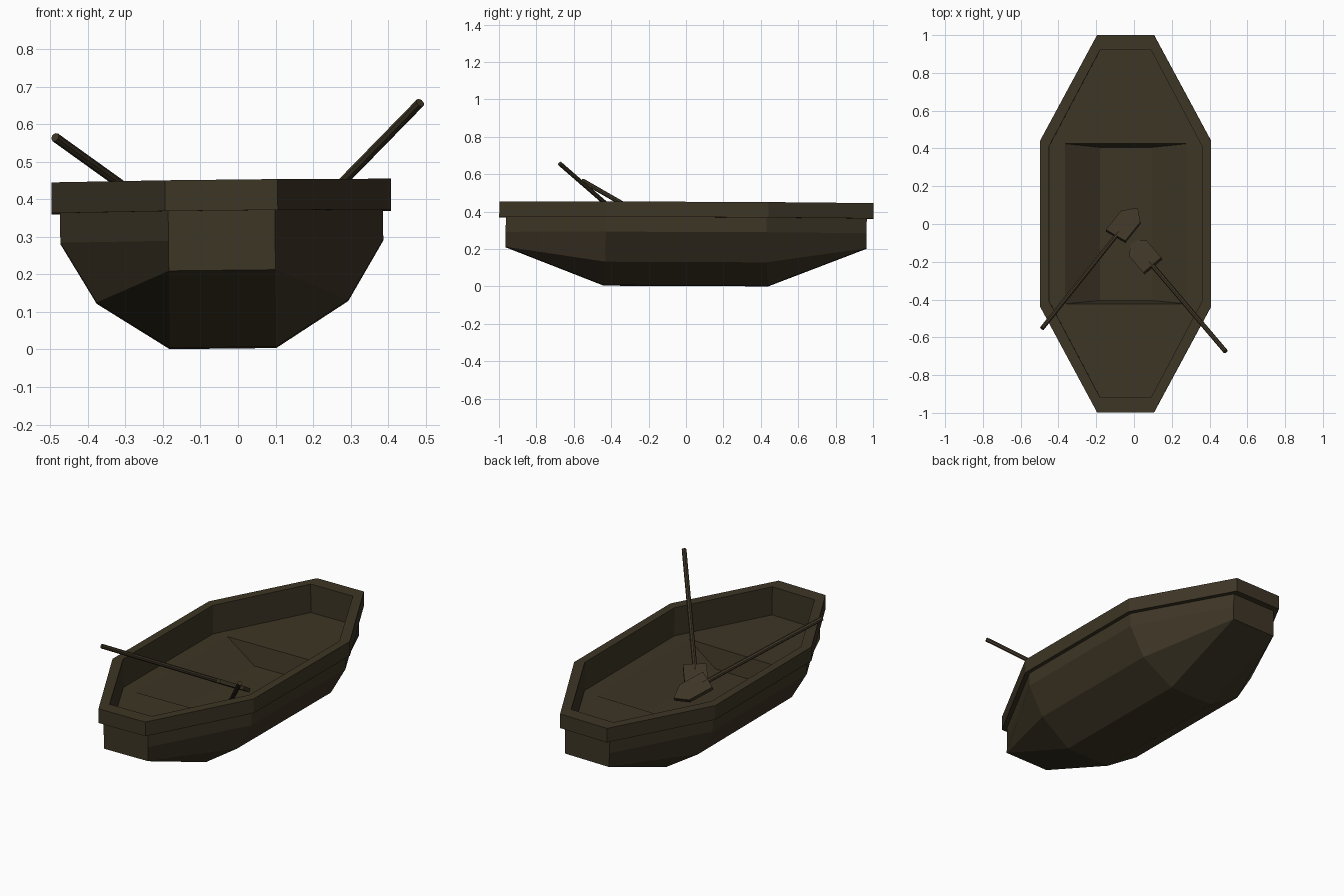
import bpy, bmesh, math
from mathutils import Vector, Matrix

if "Cube" in bpy.data.objects:
    bpy.data.objects.remove(bpy.data.objects["Cube"])

wood = bpy.data.materials.new("dark_brown_wood")
wood.use_nodes = True
colour = (0.047, 0.036, 0.019, 1)
wood.diffuse_color = colour
wood.node_tree.nodes["Principled BSDF"].inputs["Base Color"].default_value = colour


def add_object(name, bm, matrix):
    mesh = bpy.data.meshes.new(name)
    bm.to_mesh(mesh)
    bm.free()
    mesh.materials.append(wood)
    obj = bpy.data.objects.new(name, mesh)
    obj.matrix_world = matrix
    bpy.context.collection.objects.link(obj)
    return obj


def ring(bm, mid_x, mid_y, mid_z, end_x, end_y, end_z):
    """Eight-sided boat outline, counter-clockwise from above."""
    m, e = (mid_x, mid_y, mid_z), (end_x, end_y, end_z)
    corners = [(m, 1, -1), (m, 1, 1), (e, 1, 1), (e, -1, 1),
               (m, -1, 1), (m, -1, -1), (e, -1, -1), (e, 1, -1)]
    return [bm.verts.new((p[0] * sx, p[1] * sy, p[2])) for p, sx, sy in corners]


def skin(name, outlines, matrix, cap_bottom=False, cap_top=False, closed=False):
    """Join a stack of outlines with flat panels."""
    bm = bmesh.new()
    rings = [ring(bm, *o) for o in outlines]
    pairs = list(zip(rings, rings[1:]))
    if closed:
        pairs.append((rings[-1], rings[0]))
    for a, b in pairs:
        for i in range(8):
            j = (i + 1) % 8
            bm.faces.new((a[i], a[j], b[j], b[i]))
    if cap_bottom:
        bm.faces.new(rings[0][::-1])
    if cap_top:
        bm.faces.new(rings[-1])
    bmesh.ops.remove_doubles(bm, verts=bm.verts, dist=0.0005)
    return add_object(name, bm, matrix)


# The boat sits with a very slight list
tilt = (Matrix.Translation((-0.04, 0, 0.004))
        @ Matrix.Rotation(-0.011, 4, 'Y') @ Matrix.Rotation(-0.004, 4, 'X'))

# Outer planking, from the flat bottom up to the rim
skin("hull", [
    (0.142, 0.44, 0.0, 0.142, 0.44, 0.0),
    (0.335, 0.43, 0.123, 0.142, 0.965, 0.203),
    (0.43, 0.43, 0.283, 0.142, 0.965, 0.283),
    (0.43, 0.43, 0.37, 0.142, 0.965, 0.37),
], tilt, cap_bottom=True)

# Overhanging rim
skin("rim", [
    (0.405, 0.41, 0.362, 0.135, 0.92, 0.362),
    (0.452, 0.44, 0.362, 0.15, 1.0, 0.362),
    (0.452, 0.44, 0.444, 0.15, 1.0, 0.444),
    (0.405, 0.41, 0.444, 0.135, 0.92, 0.444),
], tilt, closed=True)

# Inner walls, deck and sunken well
skin("inner_deck", [
    (0.405, 0.41, 0.362, 0.135, 0.92, 0.362),
    (0.405, 0.41, 0.28, 0.135, 0.92, 0.28),
    (0.322, 0.424, 0.28, 0.322, 0.424, 0.28),
    (0.137, 0.405, 0.165, 0.137, 0.405, 0.165),
], tilt, cap_top=True)


def oar(name, handle, neck, roll):
    """Shaft from handle to neck, with a pointed blade beyond."""
    handle, neck = Vector(handle), Vector(neck)
    along = (neck - handle).normalized()
    across = along.cross(Vector((0, 0, 1))).normalized()
    across.rotate(Matrix.Rotation(roll, 3, along))
    up = across.cross(along)
    frame = Matrix.Translation(neck) @ Matrix((across, along, up)).transposed().to_4x4()

    length = (neck - handle).length + 0.03
    bm = bmesh.new()
    bmesh.ops.create_cone(bm, cap_ends=True, segments=8, radius1=0.0125,
                          radius2=0.0125, depth=length)
    shaft_turn = Matrix.Translation((0, 0.03 - length / 2, 0)) @ Matrix.Rotation(math.pi / 2, 4, 'X')
    bmesh.ops.transform(bm, matrix=shaft_turn, verts=bm.verts)
    add_object(name + "_shaft", bm, frame)

    bm = bmesh.new()
    outline = [(-0.062, 0), (0.062, 0), (0.062, 0.14), (0, 0.205), (-0.062, 0.14)]
    face = bm.faces.new([bm.verts.new((x, y, -0.011)) for x, y in outline])
    result = bmesh.ops.extrude_face_region(bm, geom=[face])
    moved = [v for v in result["geom"] if isinstance(v, bmesh.types.BMVert)]
    bmesh.ops.translate(bm, verts=moved, vec=(0, 0, 0.022))
    bmesh.ops.recalc_face_normals(bm, faces=bm.faces)
    add_object(name + "_blade", bm, frame)


# Two oars lying with their blades in the well
oar("right_oar", (-0.487, -0.553, 0.565), (-0.097, -0.065, 0.285), math.radians(-20))
oar("left_oar", (0.485, -0.675, 0.657), (0.1, -0.222, 0.263), 0)
